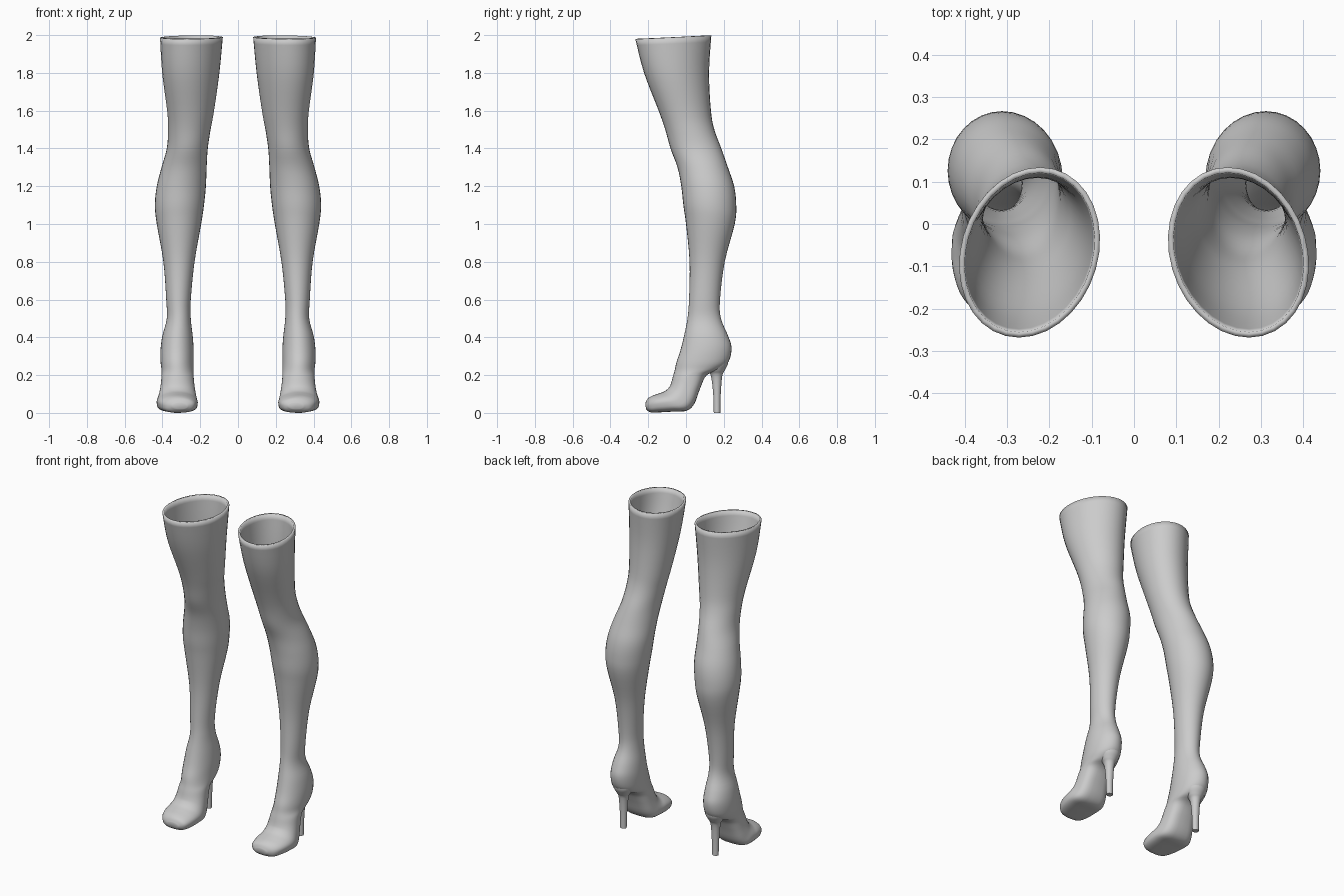
import bpy, bmesh
from math import sin, cos, pi, copysign

if "Cube" in bpy.data.objects:
    bpy.data.objects.remove(bpy.data.objects["Cube"])

SIDES = 32

# Leg rings: z, front y, back y, inner x, outer x, sideways skew
LEG = [
    (1.80, -.222, .122, .100, .400, .022),
    (1.60, -.145, .132, .127, .375, .012),
    (1.50, -.110, .150, .145, .370, .005),
    (1.40, -.082, .187, .160, .377, 0),
    (1.30, -.045, .222, .166, .405, -.003),
    (1.20, -.025, .255, .170, .430, 0),
    (1.10, -.014, .266, .180, .440, 0),
    (1.00, .000, .258, .195, .430, 0),
    (.80, .019, .205, .230, .395, 0),
    (.60, .016, .180, .250, .380, 0),
    (.50, .008, .185, .250, .377, 0),
]
# Foot rings: upper (y, z), lower (y, z), inner x, outer x, sole squareness
FOOT = [
    (-.010, .41, .222, .41, .240, .400, 2),
    (-.030, .33, .241, .345, .235, .410, 2),
    (-.050, .27, .226, .272, .235, .410, 2.1),
    (-.060, .225, .180, .232, .235, .405, 2.3),
    (-.070, .19, .110, .200, .235, .405, 2.6),
    (-.080, .155, .075, .130, .230, .410, 3),
    (-.090, .135, .045, .050, .222, .420, 3.2),
    (-.112, .115, .005, .012, .215, .430, 3.4),
    (-.145, .102, -.065, .007, .213, .428, 3.4),
    (-.180, .090, -.140, .003, .220, .412, 3.2),
    (-.203, .075, -.188, .003, .235, .385, 2.8),
    (-.215, .052, -.212, .020, .268, .345, 2.2),
]
# Heel post rings: z, front y, back y, half width
HEEL = [
    (.31, .090, .225, .065),
    (.26, .095, .222, .062),
    (.225, .112, .205, .045),
    (.195, .132, .192, .029),
    (.10, .144, .184, .022),
    (.00, .147, .182, .019),
]


def smooth_rows(rows, steps):
    """Catmull-Rom interpolation between rings."""
    out = []
    for i in range(len(rows) - 1):
        a, b, c, d = (rows[max(i - 1, 0)], rows[i], rows[i + 1],
                      rows[min(i + 2, len(rows) - 1)])
        for s in range(steps):
            t = s / steps
            out.append([.5 * (2 * q + (r - p) * t + (2 * p - 5 * q + 4 * r - u) * t * t
                              + (3 * q - p - 3 * r + u) * t ** 3)
                        for p, q, r, u in zip(a, b, c, d)])
    return out + [list(rows[-1])]


def ring(yf, zf, yb, zb, x0, x1, square, skew):
    pts = []
    for i in range(SIDES):
        c, s = cos(2 * pi * i / SIDES), sin(2 * pi * i / SIDES)
        if c < 0:
            c = copysign(abs(c) ** (2 / square), c)
            s = copysign(abs(s) ** (2 / square), s)
        pts.append(((x0 + x1) / 2 + s * (x1 - x0) / 2 + c * skew,
                    (yf + yb) / 2 + c * (yf - yb) / 2,
                    (zf + zb) / 2 + c * (zf - zb) / 2))
    return pts


def loft(name, rows, cap_top, wall=0):
    bm = bmesh.new()
    rings = [[bm.verts.new(p) for p in ring(*r)] for r in rows]
    for a, b in zip(rings, rings[1:]):
        for i in range(SIDES):
            j = (i + 1) % SIDES
            bm.faces.new((a[i], a[j], b[j], b[i]))
    bm.faces.new(rings[-1])
    if cap_top:
        bm.faces.new(rings[0])
    bmesh.ops.recalc_face_normals(bm, faces=bm.faces)
    mesh = bpy.data.meshes.new(name)
    bm.to_mesh(mesh)
    bm.free()
    obj = bpy.data.objects.new(name, mesh)
    bpy.context.collection.objects.link(obj)
    if wall:
        mod = obj.modifiers.new("wall", 'SOLIDIFY')
        mod.thickness, mod.offset = wall, -1
    # Mirror across the object origin at x = 0 for the other boot
    obj.modifiers.new("pair", 'MIRROR')
    bpy.ops.object.select_all(action='DESELECT')
    obj.select_set(True)
    bpy.context.view_layer.objects.active = obj
    bpy.ops.object.shade_smooth_by_angle(angle=.9)
    return obj


# Boot shafts and feet, open at the tilted top
top = (-.268, 1.978, .134, 1.998, .082, .411, 2, .025)
legs = [(yf, z, yb, z, x0, x1, 2, k) for z, yf, yb, x0, x1, k in LEG]
feet = [r + (0,) for r in FOOT]
# Toes curve slightly inwards
feet[-2] = feet[-2][:7] + (-.004,)
loft("boots", smooth_rows([top] + legs + feet, 4), False, .013)

# Stiletto heels
HX = .32
loft("heels", smooth_rows([(yf, z, yb, z, HX - w, HX + w, 2, 0)
                           for z, yf, yb, w in HEEL], 4), True)
